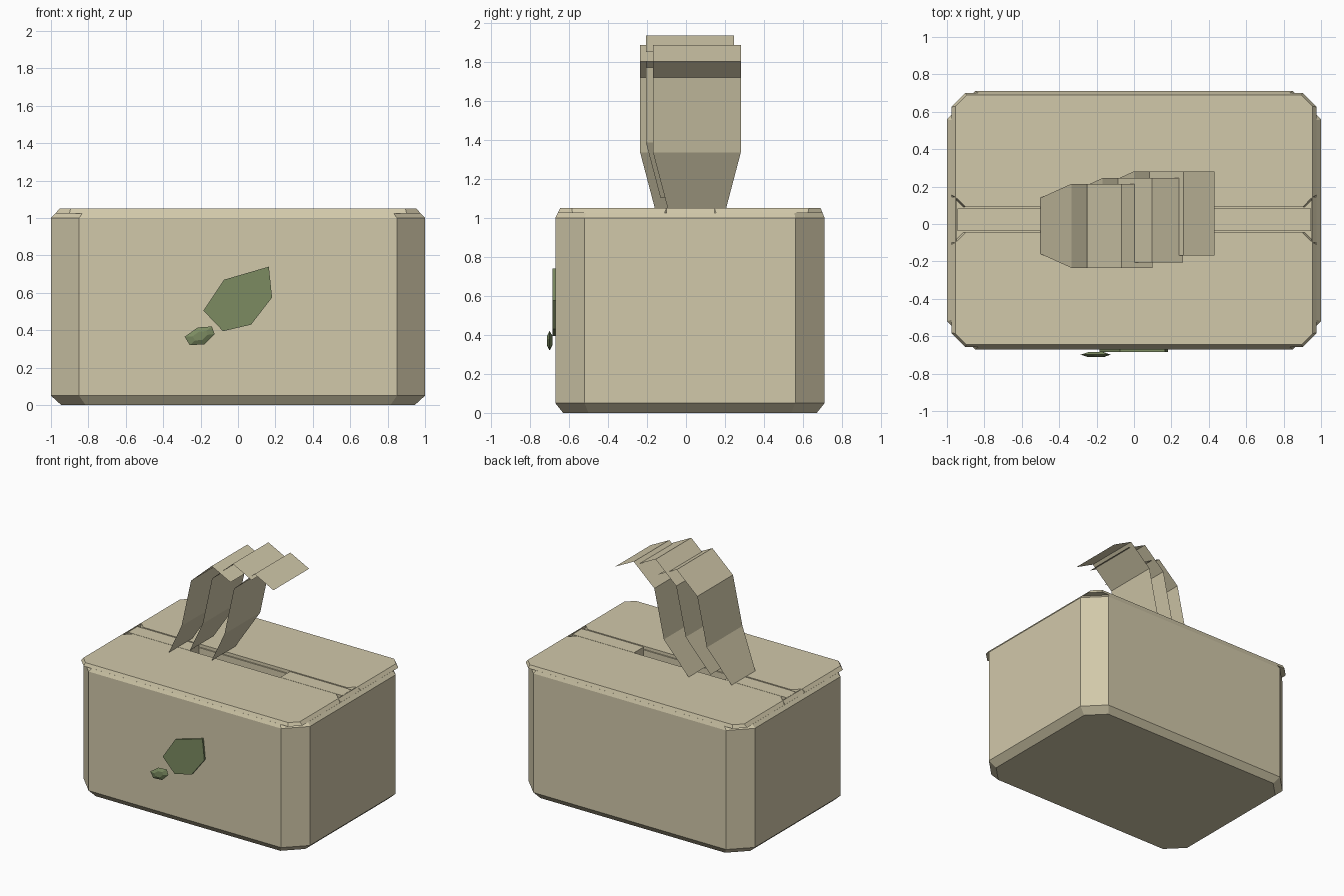
import bpy, bmesh

if "Cube" in bpy.data.objects:
    bpy.data.objects.remove(bpy.data.objects["Cube"])


def material(name, rgb):
    m = bpy.data.materials.new(name)
    m.diffuse_color = (*rgb, 1)
    m.use_nodes = True
    m.node_tree.nodes["Principled BSDF"].inputs["Base Color"].default_value = m.diffuse_color
    return m


CREAM = material("cream", (0.64, 0.58, 0.40))
GREEN = material("leaf green", (0.20, 0.26, 0.12))


def finish(name, bm, mat, closed=True):
    if closed:
        bmesh.ops.recalc_face_normals(bm, faces=bm.faces[:])
    me = bpy.data.meshes.new(name)
    bm.to_mesh(me)
    bm.free()
    me.materials.append(mat)
    ob = bpy.data.objects.new(name, me)
    bpy.context.collection.objects.link(ob)
    return ob


def loft(name, rings, mat):
    """Closed solid through rings with equal point counts."""
    bm = bmesh.new()
    rows = [[bm.verts.new(p) for p in r] for r in rings]
    n = len(rows[0])
    bm.faces.new(rows[0])
    bm.faces.new(rows[-1])
    for a, b in zip(rows, rows[1:]):
        for i in range(n):
            j = (i + 1) % n
            bm.faces.new((a[i], a[j], b[j], b[i]))
    return finish(name, bm, mat)


def octagon(x, y0, y1, z, c, c1=None):
    """Rectangle with cut corners: c at the y0 side, c1 at the y1 side."""
    d = c if c1 is None else c1
    return [(-x + c, y0, z), (x - c, y0, z), (x, y0 + c, z), (x, y1 - d, z),
            (x - d, y1, z), (-x + d, y1, z), (-x, y1 - d, z), (-x, y0 + c, z)]


def box(name, x0, x1, y0, y1, z0, z1, mat):
    r = lambda z: [(x0, y0, z), (x1, y0, z), (x1, y1, z), (x0, y1, z)]
    return loft(name, [r(z0), r(z1)], mat)


# Box body with chamfered rims and cut corners
body = loft("box_body", [
    octagon(0.945, -0.63, 0.67, 0.0, 0.13),
    octagon(1.0, -0.67, 0.71, 0.05, 0.15),
    octagon(1.0, -0.67, 0.71, 1.0, 0.15),
    octagon(0.977, -0.657, 0.70, 1.025, 0.145)], CREAM)

# Dispensing slot cut into the body
cutter = box("slot_cutter", -0.4, 0.4, -0.035, 0.08, 0.95, 1.2, CREAM)
cutter.hide_render = True
cutter.hide_viewport = True
cut = body.modifiers.new("slot", 'BOOLEAN')
cut.operation = 'DIFFERENCE'
cut.solver = 'EXACT'
cut.object = cutter

# Two lid halves either side of the middle strip
loft("lid_front", [octagon(0.977, -0.657, -0.045, 1.024, 0.075, 0.065),
                   octagon(0.955, -0.645, -0.045, 1.05, 0.06, 0.055)], CREAM)
loft("lid_back", [octagon(0.977, 0.09, 0.70, 1.024, 0.065, 0.075),
                  octagon(0.955, 0.09, 0.69, 1.05, 0.055, 0.06)], CREAM)

# Middle strip pieces and end rims
for side, s in (("left", -1), ("right", 1)):
    xs = sorted((s * 0.4, s * 0.945))
    box("strip_" + side, *xs, -0.037, 0.082, 1.02, 1.047, CREAM)
    loft("end_rim_" + side,
         [[(s * 0.95, y, 1.024), (s * 0.977, y, 1.024), (s * 0.955, y, 1.05), (s * 0.95, y, 1.05)]
          for y in (-0.10, 0.145)], CREAM)

# Three folded tissues: (x, z, half width)
FOLD = [(0, 0, 0.15), (0.166, 0.285, 0.225), (0.25, 0.67, 0.225),
        (0.432, 0.835, 0.225), (0.598, 0.75, 0.225)]
for k, (x0, yc, z0) in enumerate([(-0.5, -0.01, 1.05), (-0.335, 0.02, 1.10), (-0.167, 0.056, 1.05)]):
    bm = bmesh.new()
    rows = [(bm.verts.new((x0 + x, yc - w, z0 + z)), bm.verts.new((x0 + x, yc + w, z0 + z)))
            for x, z, w in FOLD]
    for a, b in zip(rows, rows[1:]):
        bm.faces.new((a[0], b[0], b[1], a[1]))
    finish(f"tissue_{k + 1}", bm, CREAM, closed=False)


def outline(pts, y, s=1.0):
    cx = sum(p[0] for p in pts) / len(pts)
    cz = sum(p[1] for p in pts) / len(pts)
    return [(cx + (x - cx) * s, y, cz + (z - cz) * s) for x, z in pts]


# Large flat leaf and small rounded leaf on the front
big = [(-0.185, 0.505), (-0.075, 0.67), (0.165, 0.74), (0.182, 0.575), (0.07, 0.43), (-0.08, 0.395)]
loft("large_leaf", [outline(big, -0.669), outline(big, -0.685)], GREEN)
small = [(-0.285, 0.365), (-0.215, 0.415), (-0.14, 0.42), (-0.125, 0.38), (-0.18, 0.325), (-0.258, 0.32)]
loft("small_leaf", [outline(small, -0.685, 0.5), outline(small, -0.699), outline(small, -0.712, 0.5)], GREEN)
